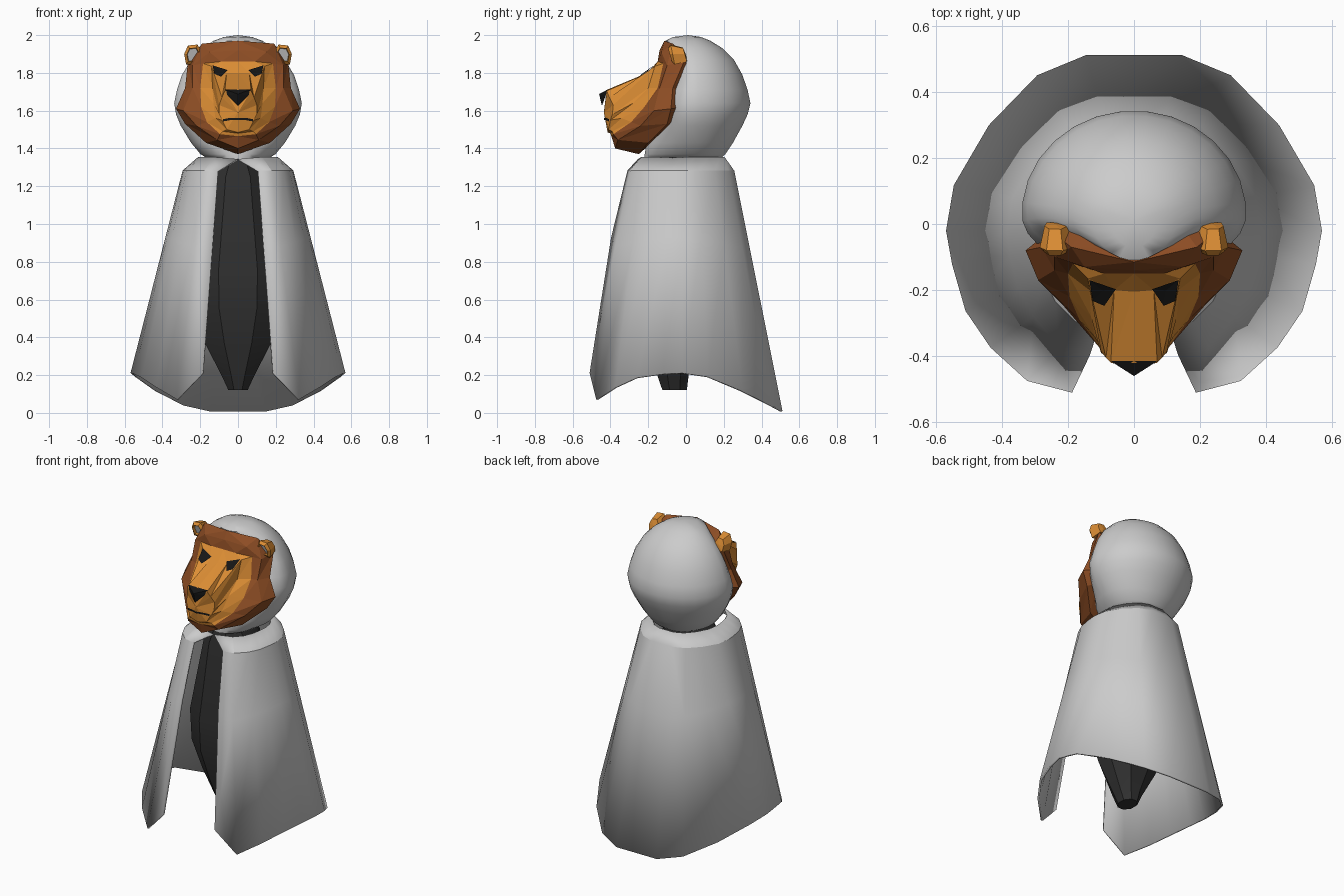
import bpy, math
from mathutils import Vector
from mathutils.bvhtree import BVHTree

if "Cube" in bpy.data.objects:
    bpy.data.objects.remove(bpy.data.objects["Cube"])


def material(name, rgb):
    m = bpy.data.materials.new(name)
    m.diffuse_color = (*rgb, 1)
    m.use_nodes = True
    m.node_tree.nodes["Principled BSDF"].inputs["Base Color"].default_value = m.diffuse_color
    return m


orange = material("orange_fur", (0.72, 0.27, 0.035))
brown = material("brown_fur", (0.27, 0.075, 0.018))
black = material("black", (0.008, 0.008, 0.008))
charcoal = material("charcoal", (0.03, 0.03, 0.03))


def make(name, verts, faces, mat=None, smooth=0, fix=True):
    me = bpy.data.meshes.new(name)
    me.from_pydata([tuple(v) for v in verts], [], faces)
    ob = bpy.data.objects.new(name, me)
    bpy.context.collection.objects.link(ob)
    if mat:
        me.materials.append(mat)
    bpy.ops.object.select_all(action='DESELECT')
    bpy.context.view_layer.objects.active = ob
    ob.select_set(True)
    if fix:
        bpy.ops.object.mode_set(mode='EDIT')
        bpy.ops.mesh.select_all(action='SELECT')
        bpy.ops.mesh.normals_make_consistent(inside=False)
        bpy.ops.object.mode_set(mode='OBJECT')
    if smooth:
        bpy.ops.object.shade_smooth_by_angle(angle=math.radians(smooth))
    return ob


def loft(rings, closed=True, start=None, end=None):
    """Join equal rings with faces; start/end are optional fan points."""
    n = len(rings[0])
    verts = [v for r in rings for v in r]
    faces = []
    for k in range(len(rings) - 1):
        for i in range(n if closed else n - 1):
            a, b = k * n + i, k * n + (i + 1) % n
            faces += [(a, b, b + n), (a, b + n, a + n)] if i < n / 2 else \
                     [(a, b, a + n), (b, b + n, a + n)]
    for tip, off in ((start, 0), (end, (len(rings) - 1) * n)):
        if tip:
            verts.append(tip)
            faces += [(off + i, off + (i + 1) % n, len(verts) - 1) for i in range(n)]
    return verts, faces


def mirror_x(p):
    return (-p[0], p[1], p[2])


def full(half):
    return half + [mirror_x(p) for p in reversed(half[1:-1])]


def oval(z, w, yf, yb, yc, n):
    """Egg-shaped horizontal ring with separate front and back depths."""
    out = []
    for i in range(n):
        t = 2 * math.pi * (i + 0.5) / n
        c = math.cos(t)
        out.append((w * math.sin(t), yc + c * ((yb - yc) if c > 0 else (yc - yf)), z))
    return out


# cloak: shaped hem, open front, shoulder fold and collar
hem = [(.185, -.505, .21), (.32, -.47, .07), (.43, -.37, .135), (.505, -.26, .185),
       (.545, -.12, .205), (.563, -.02, .21), (.54, .115, .19), (.435, .295, .115),
       (.29, .445, .04), (.145, .505, .008)]
shoulder = [(.105, -.305, 1.28), (.175, -.29, 1.28), (.235, -.23, 1.28), (.268, -.16, 1.28),
            (.283, -.08, 1.28), (.288, -.02, 1.28), (.275, .06, 1.28), (.22, .15, 1.28),
            (.15, .22, 1.28), (.07, .25, 1.28)]
mid = []
for i, (h, s) in enumerate(zip(hem, shoulder)):
    p = Vector(s).lerp(Vector(h), 0.33)
    if i < 2:
        p.y -= 0.02
    mid.append(tuple(p))
collar = [(x * .72, y * .8, 1.35) for x, y, z in shoulder]
collar[0] = (.003, -.25, 1.34)
rows = [r + [mirror_x(p) for p in reversed(r)] for r in (hem, mid, shoulder, collar)]
cloak = make("cloak", *loft(rows, closed=False), smooth=25)
sol = cloak.modifiers.new("thickness", 'SOLIDIFY')
sol.thickness = 0.012
sol.offset = 0

# dark tapered body inside the cloak
body = [(1.35, .10, -.20, .12), (1.25, .17, -.22, .15), (.75, .27, -.27, .15),
        (.55, .26, -.26, .13), (.37, .19, -.21, .07), (.20, .095, -.16, .02),
        (.12, .055, -.13, .01)]
v, f = loft([oval(z, w, a, b, -.06, 8) for z, w, a, b in body],
            start=(0, -.06, 1.35), end=(0, -.06, .12))
make("body", v, f, charcoal, smooth=25)

# smooth rounded hood
hood = [(1.345, .16, -.22, .18), (1.37, .20, -.22, .21), (1.43, .25, -.21, .25),
        (1.52, .305, -.17, .30), (1.58, .33, -.16, .328), (1.64, .34, -.15, .343),
        (1.71, .325, -.12, .328), (1.79, .298, -.08, .30), (1.87, .25, -.08, .255),
        (1.93, .19, -.09, .195), (1.97, .13, -.11, .13), (1.99, .075, -.07, .08)]
v, f = loft([oval(z, w, a, b, .03, 28) for z, w, a, b in hood],
            start=(0, 0, 1.345), end=(0, .01, 2.0))
make("hood", v, f, smooth=60)

# mane: outer, middle and inner rings from top centre down to chin
outer = [(0, -.115, 1.97), (.19, -.07, 1.955), (.265, -.01, 1.86), (.28, -.07, 1.72),
         (.328, -.08, 1.61), (.28, -.10, 1.53), (.17, -.20, 1.43), (0, -.25, 1.37)]
middle = [(0, -.14, 1.92), (.15, -.13, 1.91), (.24, -.10, 1.84), (.24, -.14, 1.72),
          (.29, -.17, 1.60), (.22, -.24, 1.52), (.11, -.36, 1.445), (0, -.375, 1.40)]
inner = [(0, -.15, 1.86), (.09, -.15, 1.86), (.185, -.12, 1.85), (.20, -.15, 1.72),
         (.195, -.22, 1.62), (.165, -.29, 1.54), (.095, -.385, 1.475), (0, -.395, 1.465)]
back = [(x * .85, y + .04, 1.66 + (z - 1.66) * .88) for x, y, z in outer]
make("mane", *loft([full(r) for r in (back, outer, middle, inner)]), brown)

# face: brow and cheek ring running forward to the muzzle
brow = [(0, -.205, 1.80), (.06, -.20, 1.80), (.14, -.165, 1.835), (.135, -.20, 1.72),
        (.13, -.28, 1.64), (.12, -.34, 1.56), (.08, -.39, 1.49), (0, -.40, 1.48)]
muzzle = [(0, -.42, 1.71), (.07, -.42, 1.705), (.085, -.405, 1.67), (.10, -.385, 1.63),
          (.10, -.39, 1.58), (.085, -.40, 1.55), (.06, -.41, 1.50), (0, -.415, 1.485)]
fv, ff = loft([full(r) for r in (inner, brow, muzzle)], end=(0, -.435, 1.59))
make("face", fv, ff, orange)
tree = BVHTree.FromPolygons([Vector(p) for p in fv], ff)


def on_face(x, z, lift=.01):
    hit = tree.ray_cast(Vector((x, -1, z)), Vector((0, 1, 0)))[0]
    return (x, (hit.y if hit else -.2) - lift, z)


# eyes and brow ridges, seated on the face
for side in (1, -1):
    tag = "right" if side > 0 else "left"
    eye = [on_face(side * x, z) for x, z in
           ((.095, 1.81), (.055, 1.815), (.135, 1.84), (.125, 1.795), (.09, 1.78))]
    make("eye_" + tag, eye, [(0, 1, 2), (0, 2, 3), (0, 3, 4), (0, 4, 1)], black)

    # ear: rim facing forward, grey inner panel, tapering back
    rim = [(.185, 1.90), (.215, 1.95), (.265, 1.945), (.285, 1.90), (.275, 1.845), (.215, 1.845)]
    cx, cz = .238, 1.895

    def ear_ring(s, y):
        return [(side * (cx + (x - cx) * s), y - (z - cz) * .2, cz + (z - cz) * s)
                for x, z in rim]

    v, f = loft([ear_ring(.62, -.06), ear_ring(.68, -.085), ear_ring(1, -.07), ear_ring(.7, -.005)],
                end=(side * cx, 0, cz))
    make("ear_" + tag, v, f, orange)
    make("inner_ear_" + tag, ear_ring(.64, -.064), [tuple(range(6))])

# nose wedge
make("nose", [(-.07, -.415, 1.712), (.07, -.415, 1.712), (0, -.46, 1.688), (0, -.445, 1.625),
              (-.055, -.425, 1.68), (.055, -.425, 1.68)],
     [(0, 2, 1), (0, 4, 2), (4, 3, 2), (2, 3, 5), (2, 5, 1)], black)

# thin mouth line
line = [(-.08, 1.555), (-.04, 1.562), (0, 1.562), (.04, 1.562), (.08, 1.555)]
strip = [on_face(x, z, .006) for x, z in line] + \
        [on_face(x, z - .012, .006) for x, z in line]
make("mouth", strip, [(i, i + 1, i + 6, i + 5) for i in range(4)], black)
